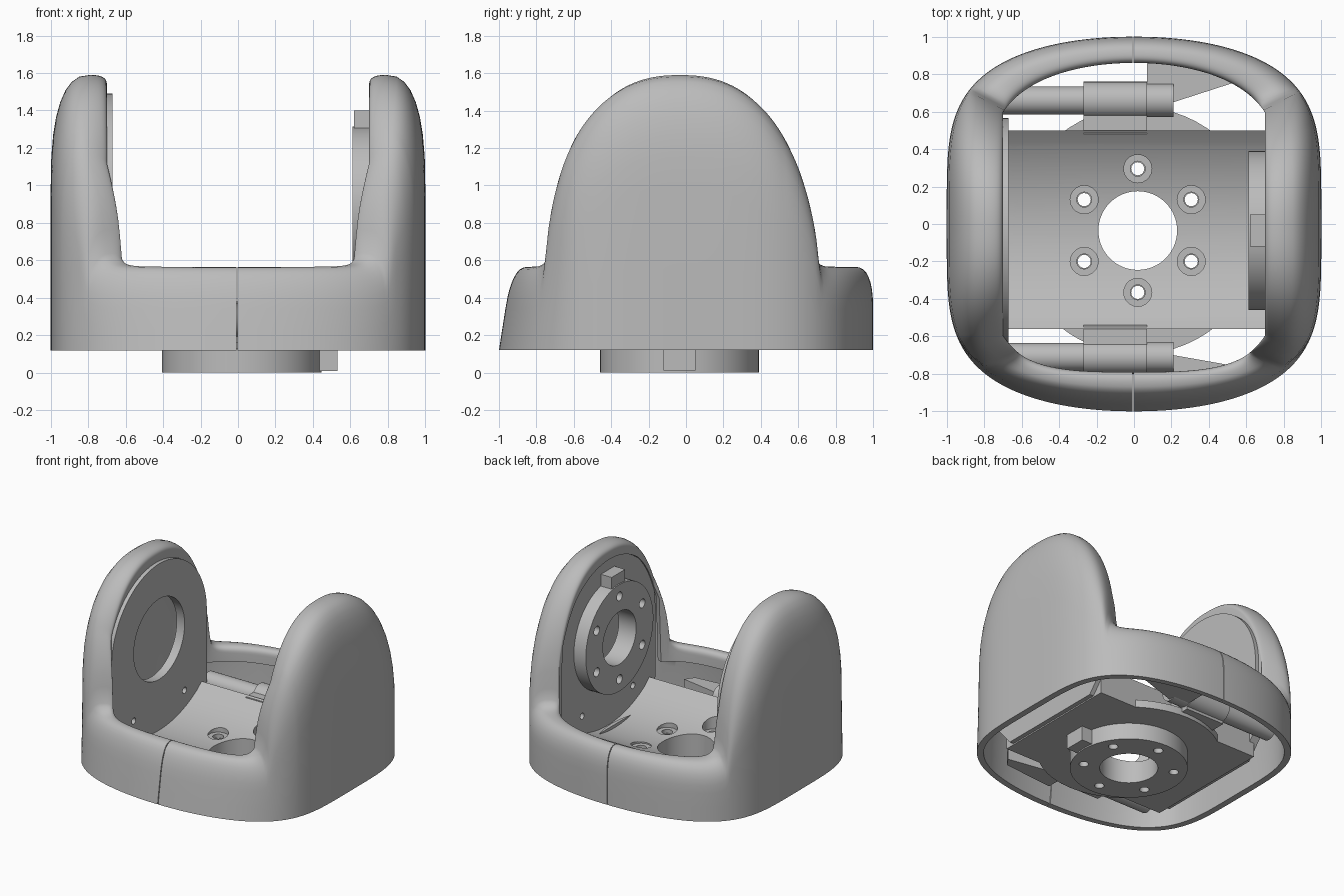
import bpy, bmesh
from math import sin, cos, asin, pi, sqrt, exp, copysign, radians
from mathutils import Vector

if "Cube" in bpy.data.objects:
    bpy.data.objects.remove(bpy.data.objects["Cube"])

grey = bpy.data.materials.new("plain grey")
grey.use_nodes = True
grey.diffuse_color = (0.5, 0.5, 0.5, 1)
grey.node_tree.nodes["Principled BSDF"].inputs["Base Color"].default_value = (0.5, 0.5, 0.5, 1)

BASE = 0.12            # underside of the shell
CX, CY = 0.02, -0.035  # vertical turning axis
AXIS = 0.89            # height of the tilt axis
ROT = {"x": (0, pi / 2, 0), "z": (0, 0, 0)}


def finish(obj, angle=35):
    obj.data.materials.clear()
    obj.data.materials.append(grey)
    bpy.ops.object.select_all(action="DESELECT")
    obj.select_set(True)
    bpy.context.view_layer.objects.active = obj
    bpy.ops.object.shade_smooth_by_angle(angle=radians(angle))
    return obj


def from_bmesh(name, bm):
    bmesh.ops.recalc_face_normals(bm, faces=bm.faces)
    mesh = bpy.data.meshes.new(name)
    bm.to_mesh(mesh)
    bm.free()
    obj = bpy.data.objects.new(name, mesh)
    bpy.context.collection.objects.link(obj)
    return obj


def cyl(name, r, lo, hi, a, b, axis="z", sides=64):
    """Cylinder from lo to hi along the axis, centred on the other two coordinates."""
    mid = (lo + hi) / 2
    loc = (a, b, mid) if axis == "z" else (mid, a, b)
    bpy.ops.mesh.primitive_cylinder_add(vertices=sides, radius=r, depth=hi - lo,
                                        location=loc, rotation=ROT[axis])
    obj = bpy.context.object
    obj.name = name
    return obj


def prism(name, outline, lo, hi, axis="z"):
    """Extrude a flat outline: (x, y) along z, or (y, z) along x."""
    bm = bmesh.new()
    put = (lambda p, t: (p[0], p[1], t)) if axis == "z" else (lambda p, t: (t, p[0], p[1]))
    face = bm.faces.new([bm.verts.new(put(p, lo)) for p in outline])
    ext = bmesh.ops.extrude_face_region(bm, geom=[face])
    move = Vector((0, 0, hi - lo)) if axis == "z" else Vector((hi - lo, 0, 0))
    bmesh.ops.translate(bm, vec=move,
                        verts=[v for v in ext["geom"] if isinstance(v, bmesh.types.BMVert)])
    return from_bmesh(name, bm)


def box(name, x0, x1, y0, y1, z0, z1):
    return prism(name, [(x0, y0), (x1, y0), (x1, y1), (x0, y1)], z0, z1)


def combine(obj, tools, operation="DIFFERENCE"):
    for tool in tools:
        tool.hide_render = True
        mod = obj.modifiers.new("shape", "BOOLEAN")
        mod.operation, mod.object, mod.solver = operation, tool, "EXACT"
        bpy.context.view_layer.objects.active = obj
        bpy.ops.object.modifier_apply(modifier=mod.name)
        bpy.data.objects.remove(tool)
    return obj


def hole_ring(r, dist, lo, hi, a, b, axis="z", start=pi / 2):
    return [cyl("cutter", r, lo, hi, a + dist * cos(start + i * pi / 3),
                b + dist * sin(start + i * pi / 3), axis, 20) for i in range(6)]


# Outer shell: a hollow section swept round the plan, rising into two cheeks
def power(v, n):
    return copysign(abs(v) ** (2 / n), v)


def rim_height(y):
    d = abs(y - CY)
    dome = sqrt(max(0, 1 - (d / 0.74) ** 2.4))
    return 0.565 + 0.09 * min(1, exp((0.74 - d) / 0.03)) + 0.935 * dome


def section(q):
    # Spread the steps evenly along the cheeks
    t = asin(min(1, abs(sin(q)))) ** 2 * 2 / pi
    c, s = copysign(cos(t), cos(q)), copysign(sin(t), sin(q))
    outer = Vector((power(c, 2.1), power(s, 4.3), 0))
    iy = 0.86 * power(s, 4.3)
    if iy < -0.7:
        iy = -0.7 - 0.09 * (1 - max(0, (0.86 + iy) / 0.16) ** 1.5)
    inner = Vector((max(-0.7, min(0.7, 0.785 * c)), iy, 0))
    peak = 0.3
    top = rim_height(inner.lerp(outer, 0.85).y)
    rv = min(0.6, 0.5 * (top - BASE))
    d = abs(inner.y - CY)
    lip = AXIS + sqrt(0.36 - d * d) if d < 0.6 else 0.45
    lip = min(lip, top - 0.095)
    k = min(0.28, 0.05 / (outer - inner).length)
    arc = [i * pi / 16 for i in range(9)]
    pts = [(1, BASE), (1, (BASE + top - rv) / 2)]
    pts += [(peak + (1 - peak) * power(cos(a), 2.5), top - rv + rv * power(sin(a), 2.5)) for a in arc]
    pts += [(peak - peak * power(sin(a), 2.5), top - 0.05 + 0.05 * power(cos(a), 2.5)) for a in arc[1:]]
    pts += [(0, lip), (k, lip), (k, top - 0.09), (peak, top - 0.07),
            (0.7, top - rv * 0.45), (1 - k, top - rv), (1 - k, BASE)]
    ring = []
    for u, z in pts:
        p = inner.lerp(outer, u)
        lean = min(1, (z - BASE) / 0.45) * u * max(0, (-p.y - 0.6) / 0.4)
        ring.append((p.x, p.y + 0.07 * lean, z))
    return ring


COUNT = 360
bm = bmesh.new()
rings = [[bm.verts.new(p) for p in section(2 * pi * (i + 0.5) / COUNT)] for i in range(COUNT)]
for i, ring in enumerate(rings):
    nxt = rings[(i + 1) % COUNT]
    for j in range(len(ring)):
        m = (j + 1) % len(ring)
        bm.faces.new((ring[j], nxt[j], nxt[m], ring[m]))
shell = from_bmesh("outer_shell", bm)
# Fine seam through the front and back bridges
combine(shell, [box("cutter", -0.009, -0.003, -1.1, 1.1, 0, 0.8)])
finish(shell, 50)

# Side plates inside the cheeks, round at the top
arch = [(CY + 0.6 * cos(i * pi / 40), AXIS + 0.6 * sin(i * pi / 40)) for i in range(41)]
arch += [(CY - 0.6, 0.32), (CY - 0.45, 0.14), (CY + 0.45, 0.14), (CY + 0.6, 0.32)]
for name, lo, hi, bore in (("right_side_plate", -0.74, -0.67, 0.32),
                           ("left_side_plate", 0.715, 0.765, 0.21)):
    plate = prism(name, arch, lo, hi, "x")
    cuts = [cyl("cutter", bore, lo - 0.1, hi + 0.1, CY, AXIS, "x")]
    cuts += [cyl("cutter", 0.025, lo - 0.1, hi + 0.1, CY + s * 0.32, 0.36, "x", 16) for s in (-1, 1)]
    finish(combine(plate, cuts))

# Cradle: block with a shallow round trough, a round foot and screw holes
trough = [(CY + 0.885 * sin(a), 1.05 - 0.885 * cos(a))
          for a in [(i - 20) / 20 * 0.56 for i in range(41)]]
outline = [(-0.56, 0.13), (-0.56, 0.35)] + trough + [(0.5, 0.35), (0.5, 0.13)]
cradle = prism("cradle", outline, -0.71, 0.73, "x")
combine(cradle, [cyl("foot", 0.66, 0.13, 0.19, CX, CY)], "UNION")
combine(cradle, [prism("cutter", trough, -0.65, 0.65, "x")])
cuts = [cyl("cutter", 0.21, 0, 0.8, CX, CY)]
cuts += hole_ring(0.04, 0.33, 0, 0.8, CX, CY)
cuts += hole_ring(0.075, 0.33, 0.16, 0.8, CX, CY)
finish(combine(cradle, cuts))


# Keyed round drive discs: one below the cradle, one on the left side plate
def drive_disc(name, lo, hi, a, b, axis, tab):
    disc = cyl(name, 0.425, lo, hi, a, b, axis, 96)
    combine(disc, [tab], "UNION")
    cuts = [cyl("cutter", 0.21, lo - 0.1, hi + 0.1, a, b, axis)]
    cuts += hole_ring(0.035, 0.33, lo - 0.1, hi + 0.1, a, b, axis)
    return finish(combine(disc, cuts))


drive_disc("base_disc", 0, 0.13, CX, CY, "z", box("tab", 0.3, 0.53, -0.12, 0.05, 0.01, 0.125))
drive_disc("tilt_disc", 0.61, 0.72, CY, AXIS, "x",
           box("tab", 0.62, 0.715, -0.12, 0.05, AXIS + 0.3, 1.4))

# Screw bosses and ribs joining the cradle to both bridges
for side, s, y, r, edge in (("back", 1, 0.66, 0.1, 0.48), ("front", -1, 0.71, 0.09, 0.54)):
    finish(cyl(side + "_screw_tube", 0.075, -0.72, -0.2, s * y, 0.28, "x", 32))
    finish(cyl(side + "_boss", r, -0.27, 0.07, s * y, 0.28, "x", 32))
    finish(cyl(side + "_boss_end", r * 0.9, 0.06, 0.21, s * y, 0.28, "x", 32))
    ends = sorted((s * edge, s * (y + 0.02)))
    finish(box(side + "_boss_arm", -0.27, 0.07, ends[0], ends[1], 0.16, 0.34))
    rib = [(0.07, s * (y - 0.05)), (0.21, s * (y - 0.01)), (0.55, s * 0.76),
           (0.5, s * 0.83), (0.07, s * 0.87)]
    finish(prism(side + "_rib", rib, 0.2, 0.3))
